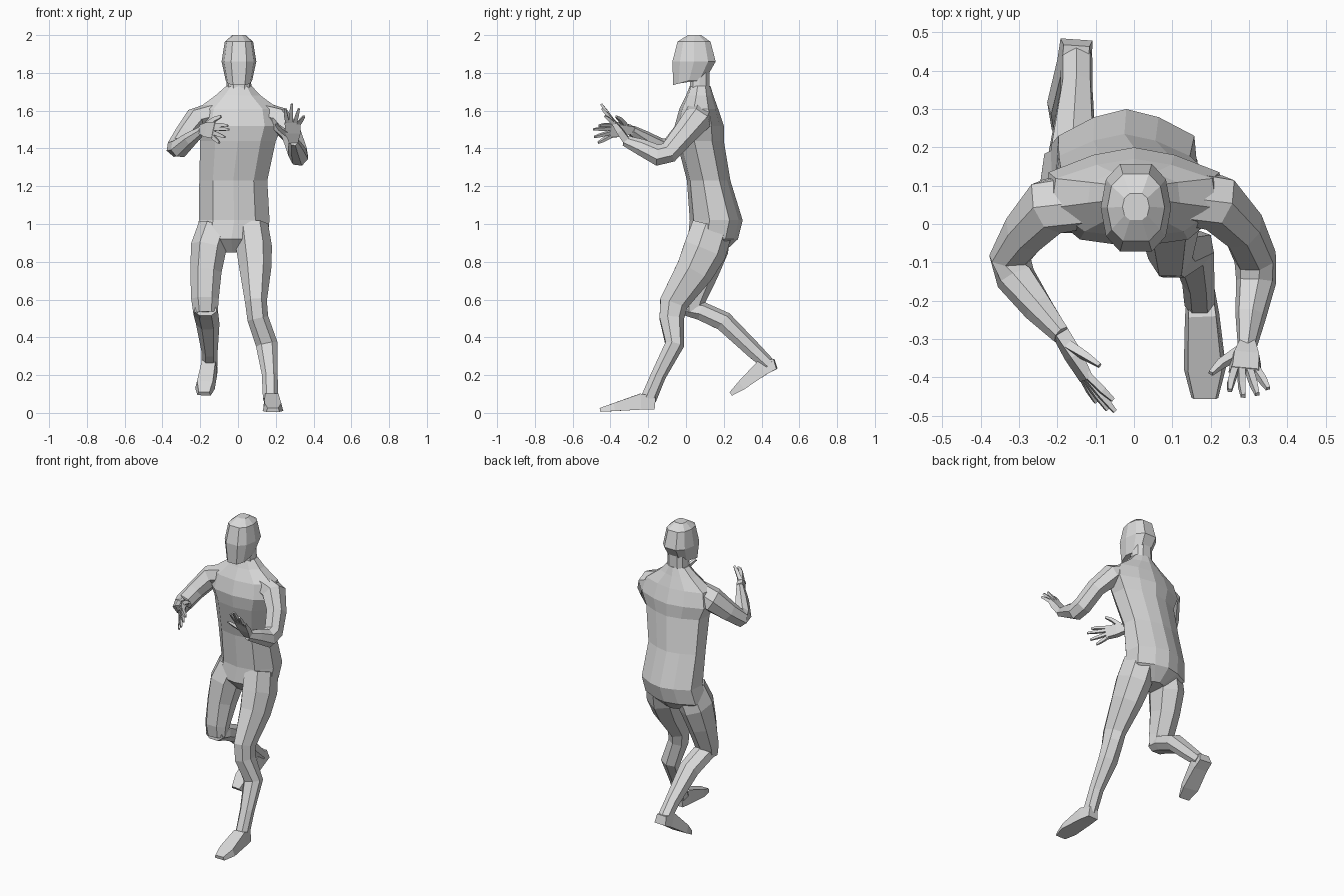
import bpy, bmesh
from mathutils import Vector

cube = bpy.data.objects.get("Cube")
if cube:
    bpy.data.objects.remove(cube)

grey = bpy.data.materials.new("light_grey")
grey.use_nodes = True
tone = (0.7, 0.7, 0.7, 1)
grey.diffuse_color = tone
grey.node_tree.nodes["Principled BSDF"].inputs["Base Color"].default_value = tone


def mirrored(half):
    """Close a half cross-section (front to back) across its middle."""
    return half + [(-x, y) for x, y in reversed(half) if x > 0]


TRUNK = mirrored([(0, -1), (.6, -.85), (1, -.25), (.95, .5), (.45, .85), (0, 1)])
SKULL = mirrored([(.45, -1), (.85, -.65), (1, 0), (.85, .65), (.45, 1)])
LIMB = mirrored([(.5, -1), (1, -.35), (.85, .6), (0, 1)])
BOX = mirrored([(.8, -1), (1, .7)])


def skin(name, rings):
    bm = bmesh.new()
    loops = [[bm.verts.new(p) for p in ring] for ring in rings]
    for a, b in zip(loops, loops[1:]):
        for i in range(len(a)):
            j = (i + 1) % len(a)
            bm.faces.new((a[i], a[j], b[j], b[i]))
    bm.faces.new(loops[0])
    bm.faces.new(loops[-1])
    bmesh.ops.recalc_face_normals(bm, faces=bm.faces)
    mesh = bpy.data.meshes.new(name)
    bm.to_mesh(mesh)
    bm.free()
    mesh.materials.append(grey)
    obj = bpy.data.objects.new(name, mesh)
    bpy.context.collection.objects.link(obj)
    return obj


def stack(name, shape, levels):
    """Level rings: height, middle x, half width, front y, back y, front drop."""
    rings = []
    for z, cx, w, front, back, drop in levels:
        mid, deep = (front + back) / 2, (back - front) / 2
        rings.append([(cx + x * w, mid + y * deep, z + drop * min(y, 0)) for x, y in shape])
    skin(name, rings)


def tube(name, shape, path, side):
    """Rings square to a path of (position, half width, half depth)."""
    pts = [Vector(p) for p, _, _ in path]
    rings = []
    for i, (p, (_, w, d)) in enumerate(zip(pts, path)):
        along = Vector()
        if i:
            along += (p - pts[i - 1]).normalized()
        if i < len(pts) - 1:
            along += (pts[i + 1] - p).normalized()
        along.normalize()
        u = Vector(side)
        u = (u - along * u.dot(along)).normalized()
        v = u.cross(along)
        rings.append([p + u * x * w + v * y * d for x, y in shape])
    skin(name, rings)


# Torso, neck and head
stack("torso", TRUNK, [
    (.85, -.03, .07, .07, .2, 0), (.92, -.035, .19, .01, .275, 0),
    (1.02, -.02, .187, .02, .3, 0), (1.23, -.025, .18, .005, .235, 0),
    (1.44, 0, .2, -.05, .2, 0), (1.52, 0, .235, -.06, .2, 0),
    (1.61, 0, .215, -.035, .17, 0), (1.68, 0, .12, 0, .145, 0),
    (1.73, .005, .068, .02, .13, 0)])
stack("neck", SKULL, [
    (1.66, .005, .075, .01, .14, 0), (1.72, .005, .066, .02, .125, 0),
    (1.82, .005, .062, .02, .125, 0)])
stack("head", SKULL, [
    (1.76, .005, .07, -.068, .1, .025), (1.86, .005, .092, -.072, .157, 0),
    (1.965, .005, .075, -.045, .13, 0), (2.0, .005, .035, .01, .08, 0)])

# Legs: left planted in front, right bent behind
ACROSS = (1, 0, 0)
tube("left_leg", LIMB, [
    ((.07, .14, .98), .09, .11), ((.085, .1, .86), .095, .115),
    ((.092, .045, .75), .085, .1), ((.095, -.065, .58), .058, .075),
    ((.105, -.075, .5), .056, .065), ((.152, -.06, .36), .058, .05),
    ((.168, -.145, .2), .042, .04), ((.172, -.2, .07), .04, .042)], ACROSS)
tube("left_foot", BOX, [
    ((.175, -.165, .045), .035, .04), ((.178, -.24, .052), .045, .05),
    ((.185, -.38, .027), .055, .025), ((.185, -.455, .014), .035, .012)], ACROSS)
tube("right_thigh", LIMB, [
    ((-.12, .14, .98), .09, .1), ((-.155, .115, .87), .095, .11),
    ((-.17, .08, .74), .083, .09), ((-.175, .04, .6), .073, .065),
    ((-.172, .03, .53), .065, .045)], ACROSS)
tube("right_shin", LIMB, [
    ((-.172, 0, .55), .06, .035), ((-.17, .08, .54), .066, .05),
    ((-.16, .2, .485), .062, .052), ((-.15, .36, .33), .042, .043),
    ((-.15, .44, .255), .042, .035)], ACROSS)
tube("right_foot", BOX, [
    ((-.15, .475, .255), .042, .032), ((-.155, .41, .235), .045, .05),
    ((-.175, .3, .145), .052, .03), ((-.18, .24, .1), .035, .013)], ACROSS)

# Arms, both bent with the hands held in front
tube("left_arm", LIMB, [
    ((.12, .08, 1.585), .06, .075), ((.22, .06, 1.55), .065, .075),
    ((.285, -.01, 1.47), .053, .062), ((.318, -.09, 1.375), .053, .055),
    ((.32, -.15, 1.36), .05, .055), ((.305, -.24, 1.405), .038, .043),
    ((.295, -.325, 1.44), .022, .028)], (1, 0, .35))
tube("right_arm", LIMB, [
    ((-.12, .07, 1.585), .06, .075), ((-.225, .05, 1.545), .065, .075),
    ((-.285, -.02, 1.465), .055, .06), ((-.325, -.09, 1.4), .054, .05),
    ((-.31, -.14, 1.4), .05, .05), ((-.25, -.22, 1.45), .038, .04),
    ((-.19, -.29, 1.495), .022, .027)], (1, 0, -.35))


def hand(prefix, wrist, knuckles, spread, thumb, tips):
    """Palm from wrist to knuckles, four fingers across it, and a thumb."""
    wrist, knuckles = Vector(wrist), Vector(knuckles)
    spread = Vector(spread).normalized()
    middle = wrist.lerp(knuckles, .5)
    tube(prefix + "_palm", BOX, [
        (wrist, .023, .022), (middle, .04, .02), (knuckles, .043, .012)], spread)
    fingers = zip(("index", "middle", "ring", "little"), (-.034, -.012, .012, .034), tips)
    for name, offset, tip in fingers:
        base = knuckles + spread * offset
        root = base.lerp(middle, .2)
        bend = base.lerp(Vector(tip), .55)
        tube(f"{prefix}_{name}_finger", BOX, [
            (root, .011, .011), (bend, .01, .01), (tip, .006, .006)], spread)
    root = wrist.lerp(knuckles, .3) - spread * .02
    bend = root.lerp(Vector(thumb), .55) - spread * .008
    tube(prefix + "_thumb", BOX, [
        (root, .016, .014), (bend, .012, .011), (thumb, .007, .006)], knuckles - wrist + spread)


hand("left", (.295, -.315, 1.435), (.29, -.385, 1.54), (1, 0, -.15), (.2, -.39, 1.53),
     [(.25, -.435, 1.61), (.285, -.45, 1.635), (.322, -.445, 1.61), (.35, -.43, 1.57)])
hand("right", (-.195, -.285, 1.5), (-.125, -.405, 1.495), (-.25, 0, -1), (-.09, -.37, 1.57),
     [(-.055, -.46, 1.52), (-.05, -.49, 1.5), (-.07, -.485, 1.46), (-.1, -.465, 1.43)])
